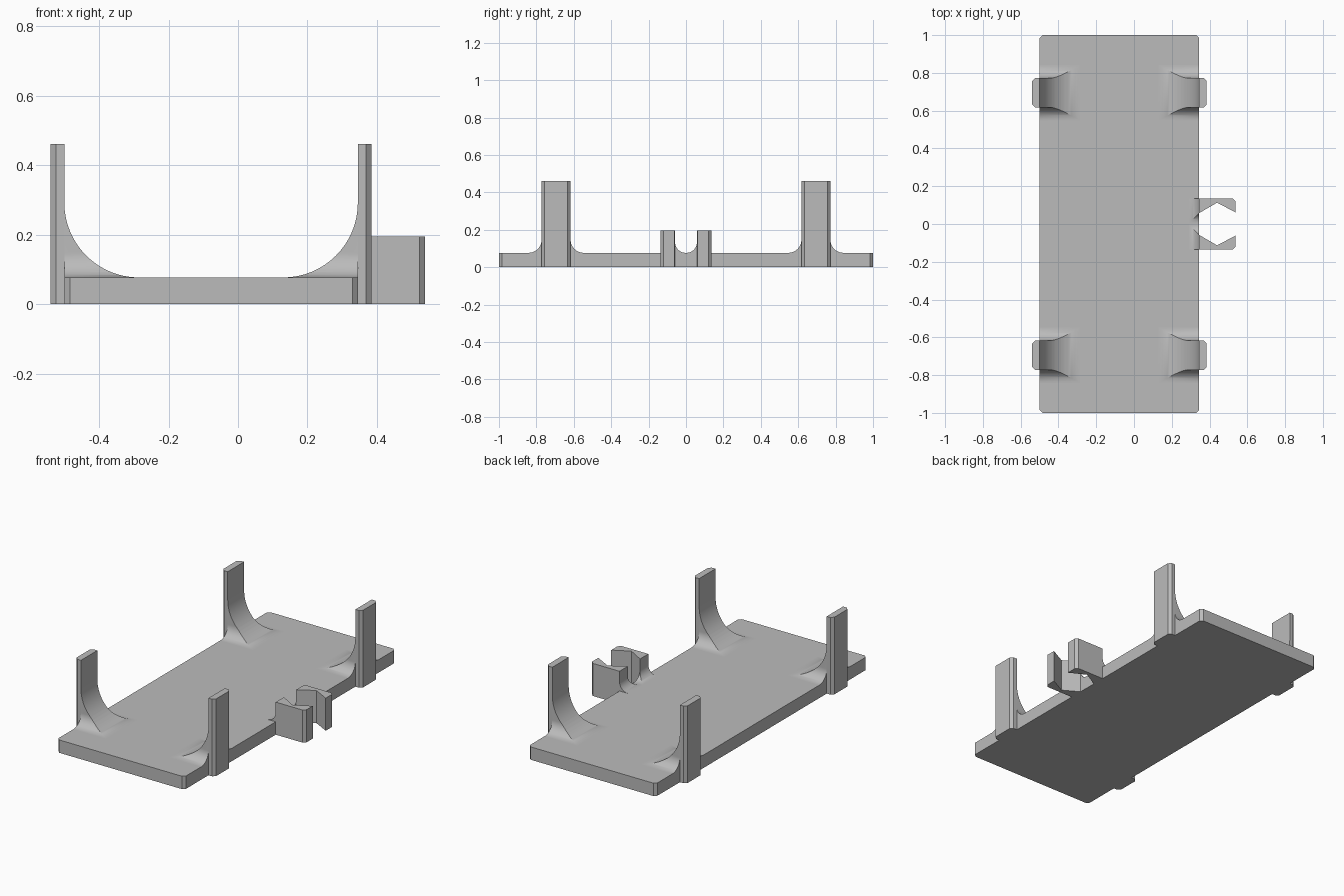
import bpy, bmesh
from math import sin, cos, pi

cube = bpy.data.objects.get("Cube")
if cube:
    bpy.data.objects.remove(cube, do_unlink=True)

grey = bpy.data.materials.new("plain_grey")
grey.use_nodes = True
grey.diffuse_color = (0.5, 0.5, 0.5, 1)
grey.node_tree.nodes["Principled BSDF"].inputs["Base Color"].default_value = (0.5, 0.5, 0.5, 1)

LEFT, RIGHT, HALF_Y, DECK = -0.5, 0.345, 1.0, 0.077
MID = (LEFT + RIGHT) / 2
CH = 0.016          # corner chamfer
SEGS = 16


def prism(name, pts, axis, lo, hi):
    """Extrude a 2D outline along an axis; pts are the other two axes in order."""
    place = {"x": lambda p, t: (t, p[0], p[1]),
             "y": lambda p, t: (p[0], t, p[1]),
             "z": lambda p, t: (p[0], p[1], t)}[axis]
    bm = bmesh.new()
    a = [bm.verts.new(place(p, lo)) for p in pts]
    b = [bm.verts.new(place(p, hi)) for p in pts]
    bm.faces.new(a)
    bm.faces.new(b[::-1])
    for i in range(len(pts)):
        j = (i + 1) % len(pts)
        bm.faces.new((a[i], b[i], b[j], a[j]))
    bmesh.ops.recalc_face_normals(bm, faces=bm.faces)
    mesh = bpy.data.meshes.new(name)
    bm.to_mesh(mesh)
    bm.free()
    mesh.materials.append(grey)
    obj = bpy.data.objects.new(name, mesh)
    bpy.context.collection.objects.link(obj)
    return obj


def cove(wall, out, r):
    """Concave quarter arc from a wall down to the deck; out is +1 or -1."""
    return [(wall + out * r * (1 - cos(t)), DECK + r * (1 - sin(t)))
            for t in (pi / 2 * i / SEGS for i in range(SEGS + 1))]


def fillet(name, wall, out, r, side, sides_y):
    """Cove across x, trimmed by a cross-section across y."""
    base = DECK - 0.01
    body = prism(name, cove(wall, out, r) + [(wall + out * r, base), (wall, base)],
                 "y", *sides_y)
    cutter = prism("fillet_cutter", side, "x", wall - 0.1, wall + out * (r + 0.1)) \
        if out > 0 else prism("fillet_cutter", side, "x", wall - r - 0.1, wall + 0.1)
    cutter.hide_render = True
    mod = body.modifiers.new("trim", "BOOLEAN")
    mod.operation, mod.solver, mod.object = "INTERSECT", "EXACT", cutter
    bpy.ops.object.select_all(action="DESELECT")
    bpy.context.view_layer.objects.active = body
    body.select_set(True)
    bpy.ops.object.modifier_apply(modifier="trim")
    bpy.data.objects.remove(cutter, do_unlink=True)
    bpy.ops.object.shade_smooth_by_angle(angle=0.5)


# Base plate with chamfered corners
w = (RIGHT - LEFT) / 2
plate = []
for sx, sy in ((1, 1), (-1, 1), (-1, -1), (1, -1)):
    corner = [(MID + sx * w, sy * (HALF_Y - CH)), (MID + sx * (w - CH), sy * HALF_Y)]
    plate += corner if sx * sy > 0 else corner[::-1]
prism("base_plate", plate, "z", 0, DECK)

# Four corner posts with flared fillets onto the plate
Y0, Y1, POST_R, FLARE, THICK = 0.617, 0.772, 0.215, 0.07, 0.04
for sx, xname in ((-1, "right"), (1, "left")):
    for sy, yname in ((-1, "front"), (1, "back")):
        inner = MID + sx * w
        outer = inner + sx * THICK
        a, b = sorted((sy * Y0, sy * Y1))
        prism(f"{yname}_{xname}_post",
              [(inner, a), (outer - sx * CH, a), (outer, a + CH),
               (outer, b - CH), (outer - sx * CH, b), (inner, b)], "z", 0, 0.462)
        section = cove(a, -1, FLARE)[::-1] + [(a, 0.4), (b, 0.4)] + cove(b, 1, FLARE)
        section += [(b + FLARE, 0.02), (a - FLARE, 0.02)]
        fillet(f"{yname}_{xname}_post_fillet", inner, -sx, POST_R, section,
               (a - FLARE - 0.01, b + FLARE + 0.01))

# Clip: two notched jaws on the left edge, filleted towards the plate
JAW_IN, JAW_OUT, TIP, JAW_R = 0.058, 0.136, 0.538, 0.055
for sy, yname in ((-1, "front"), (1, "back")):
    outline = [(RIGHT, JAW_IN), (0.44, 0.113), (TIP, 0.061),
               (TIP, JAW_OUT - CH), (TIP - CH, JAW_OUT), (RIGHT, JAW_OUT)]
    prism(f"{yname}_clip_jaw", [(x, sy * y) for x, y in outline], "z", 0, 0.195)
    section = cove(sy * JAW_IN, -sy, JAW_R)
    section += [(sy * (JAW_IN - JAW_R), 0.02), (sy * JAW_OUT, 0.02),
                (sy * JAW_OUT, 0.3), (sy * JAW_IN, 0.3)]
    fillet(f"{yname}_clip_fillet", RIGHT, -1, JAW_R, section,
           sorted((sy * 0.001, sy * (JAW_OUT + 0.01))))
